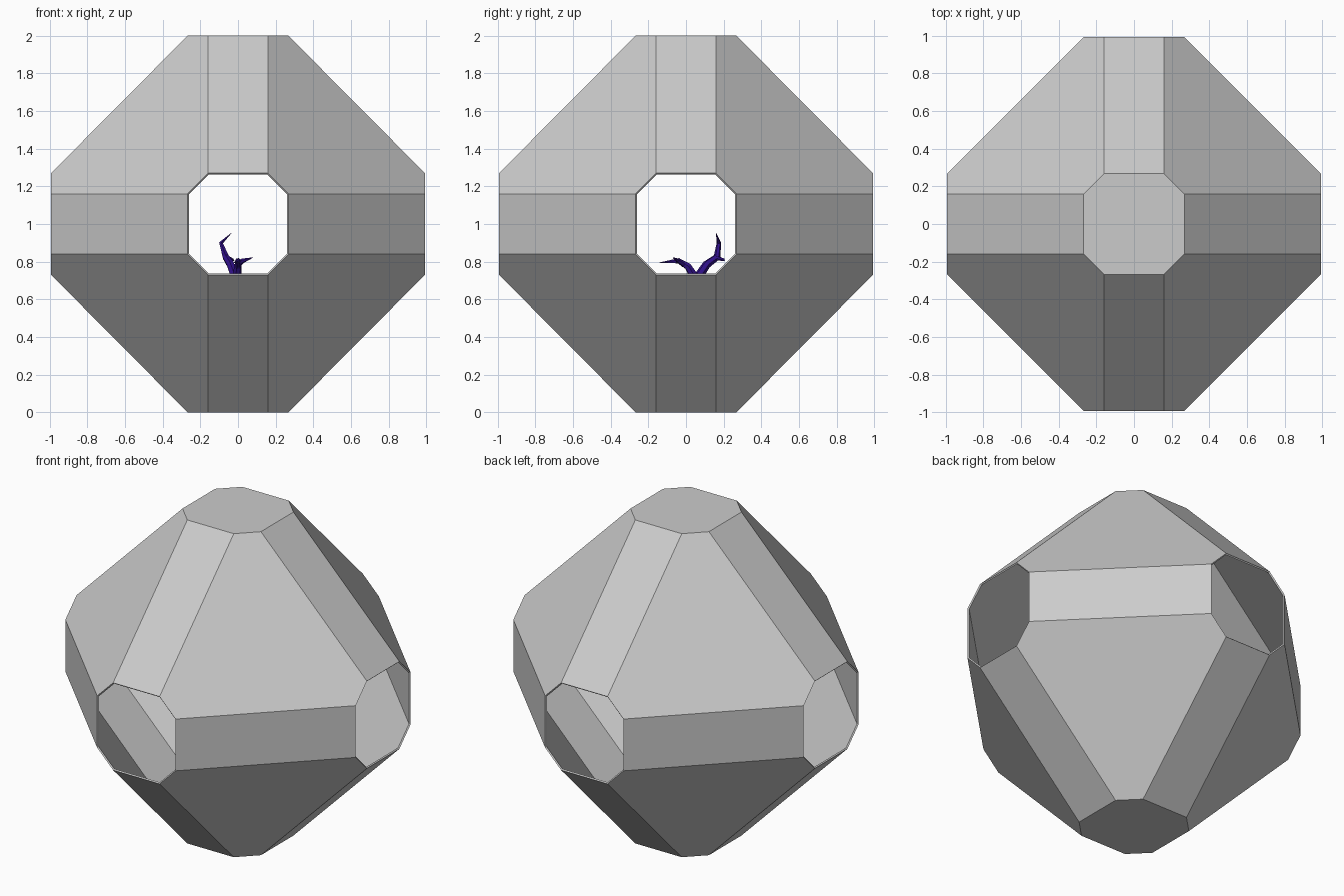
import bpy, bmesh
from itertools import permutations, product

if "Cube" in bpy.data.objects:
    bpy.data.objects.remove(bpy.data.objects["Cube"])

# Shell: truncated cuboctahedron, open on the four side octagons
S, M, L = 0.16, 0.27, 1.0
XY = 0.993
bm = bmesh.new()
for p in permutations((S, M, L)):
    for s in product((-1, 1), repeat=3):
        bm.verts.new((p[0] * s[0] * XY, p[1] * s[1] * XY, p[2] * s[2] + 1))
bmesh.ops.convex_hull(bm, input=bm.verts[:])
bmesh.ops.dissolve_limit(bm, angle_limit=0.02, verts=bm.verts[:], edges=bm.edges[:])
bmesh.ops.recalc_face_normals(bm, faces=bm.faces[:])
bm.normal_update()
openings = [f for f in bm.faces if max(abs(f.normal.x), abs(f.normal.y)) > 0.9]
bmesh.ops.delete(bm, geom=openings, context='FACES_ONLY')
mesh = bpy.data.meshes.new("faceted_shell")
bm.to_mesh(mesh)
bm.free()
shell = bpy.data.objects.new("faceted_shell", mesh)
bpy.context.collection.objects.link(shell)
wall = shell.modifiers.new("wall", 'SOLIDIFY')
wall.thickness = 0.01
wall.offset = -1

# Bare twig plant: each branch is a list of (x, y, z, radius)
branches = [
    # trunk
    [(0, 0, 0.01, .06), (.01, .01, .15, .045), (-.02, .03, .36, .04),
     (0, .04, .55, .034), (-.01, .05, .72, .028)],
    # tall rear branch and its side twig
    [(-.005, .045, .69, .026), (-.04, .11, .785, .022), (-.065, .165, .825, .019),
     (-.09, .175, .90, .012), (-.035, .16, .952, .001)],
    [(-.06, .155, .82, .014), (-.03, .20, .81, .008), (-.02, .205, .805, .001)],
    # front branch and its side twig
    [(-.01, .055, .70, .026), (0, .01, .775, .02), (0, -.04, .805, .015),
     (-.02, -.14, .795, .001)],
    [(0, -.01, .785, .016), (.025, -.04, .805, .013), (.08, -.07, .822, .001)],
    # low branches hidden beneath the openings
    [(-.02, .03, .36, .03), (.09, -.02, .46, .018), (.16, -.05, .58, .001)],
    [(0, .04, .50, .028), (-.09, .02, .58, .016), (-.15, -.03, .67, .001)],
]
curve = bpy.data.curves.new("twig_plant", 'CURVE')
curve.dimensions = '3D'
curve.bevel_depth = 1.0
curve.bevel_resolution = 1
curve.use_fill_caps = True
for pts in branches:
    sp = curve.splines.new('POLY')
    sp.points.add(len(pts) - 1)
    sp.use_smooth = False
    for pt, (x, y, z, r) in zip(sp.points, pts):
        pt.co = (x, y, z, 1)
        pt.radius = r
indigo = bpy.data.materials.new("indigo")
indigo.diffuse_color = (0.03, 0.005, 0.25, 1)
indigo.use_nodes = True
indigo.node_tree.nodes["Principled BSDF"].inputs["Base Color"].default_value = indigo.diffuse_color
curve.materials.append(indigo)
plant = bpy.data.objects.new("twig_plant", curve)
bpy.context.collection.objects.link(plant)
bpy.ops.object.select_all(action='DESELECT')
plant.select_set(True)
bpy.context.view_layer.objects.active = plant
bpy.ops.object.convert(target='MESH')
